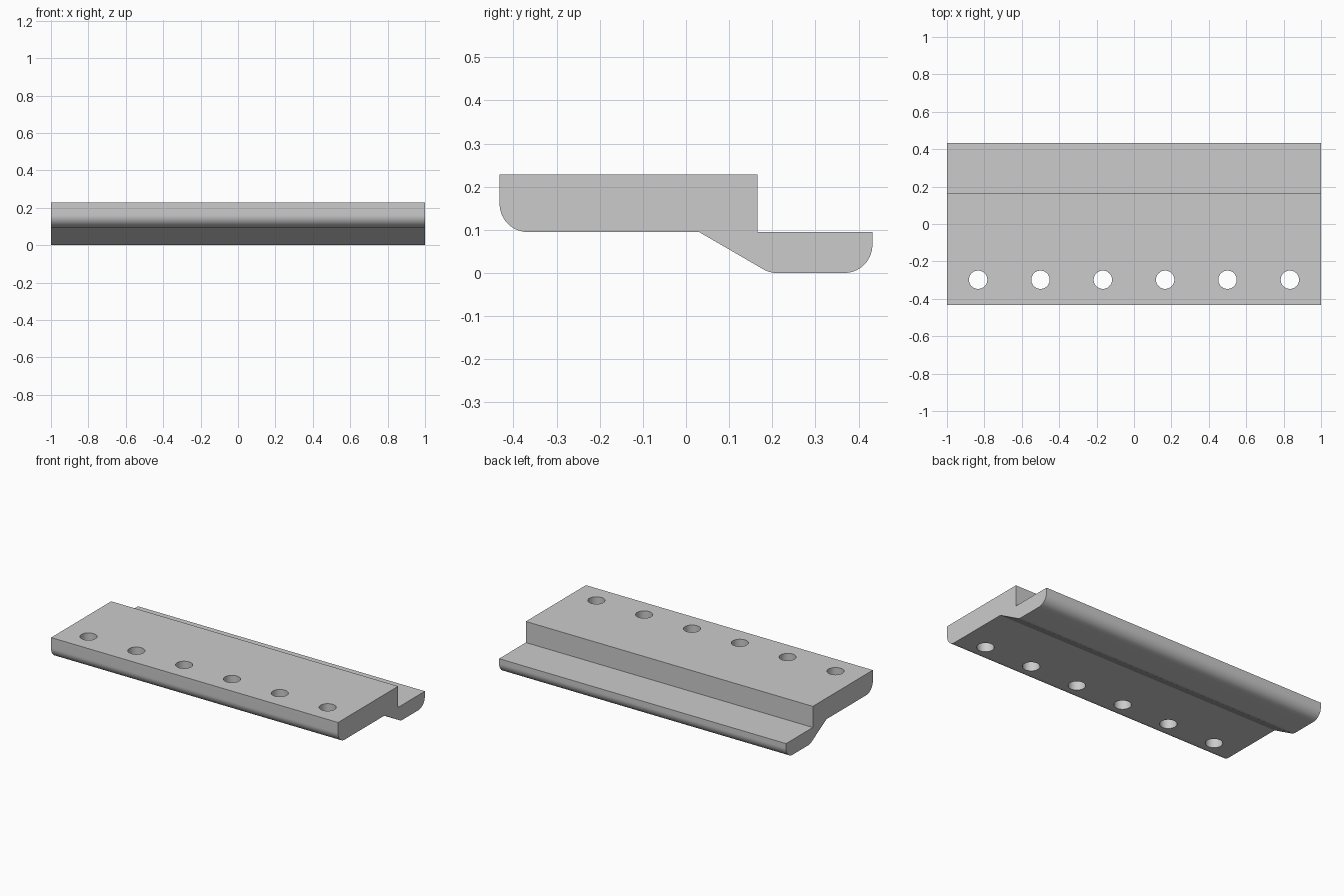
import bpy
import bmesh
import math
from mathutils import Vector

cube = bpy.data.objects.get("Cube")
if cube:
    bpy.data.objects.remove(cube, do_unlink=True)

grey = bpy.data.materials.new("light grey")
grey.use_nodes = True
grey.diffuse_color = (0.6, 0.6, 0.6, 1)
grey.node_tree.nodes["Principled BSDF"].inputs["Base Color"].default_value = (0.6, 0.6, 0.6, 1)


def rounded_profile(corners, steps=16):
    """Turn (y, z, radius) corners into an outline with tangent arcs."""
    points = []
    for i, (y, z, radius) in enumerate(corners):
        here = Vector((y, z))
        if not radius:
            points.append(here)
            continue
        to_prev = (Vector(corners[i - 1][:2]) - here).normalized()
        to_next = (Vector(corners[(i + 1) % len(corners)][:2]) - here).normalized()
        half = to_prev.angle(to_next) / 2
        centre = here + (to_prev + to_next).normalized() * radius / math.sin(half)
        start = here + to_prev * radius / math.tan(half) - centre
        end = here + to_next * radius / math.tan(half) - centre
        points += [centre + start.lerp(end, k / steps).normalized() * radius
                   for k in range(steps + 1)]
    return points


# Stepped plate: one cross-section swept along x
corners = [
    (-0.432, 0.228, 0), (-0.432, 0.095, 0.065), (0.03, 0.095, 0),
    (0.194, 0, 0.065), (0.432, 0, 0.065), (0.432, 0.095, 0),
    (0.166, 0.095, 0), (0.166, 0.228, 0),
]
bm = bmesh.new()
section = bm.faces.new([bm.verts.new((-1, p.x, p.y)) for p in rounded_profile(corners)])
sweep = bmesh.ops.extrude_face_region(bm, geom=[section], use_keep_orig=True)
moved = [v for v in sweep["geom"] if isinstance(v, bmesh.types.BMVert)]
bmesh.ops.translate(bm, vec=(2, 0, 0), verts=moved)
bmesh.ops.recalc_face_normals(bm, faces=bm.faces)
mesh = bpy.data.meshes.new("stepped_plate")
bm.to_mesh(mesh)
bm.free()
mesh.materials.append(grey)
plate = bpy.data.objects.new("stepped_plate", mesh)
bpy.context.collection.objects.link(plate)

# Row of drilled holes, all in one cutter
bm = bmesh.new()
for i in range(6):
    made = bmesh.ops.create_cone(bm, cap_ends=True, segments=48,
                                 radius1=0.049, radius2=0.049, depth=0.4)
    bmesh.ops.translate(bm, vec=((i - 2.5) / 3, -0.298, 0.16), verts=made["verts"])
mesh = bpy.data.meshes.new("hole_cutter")
bm.to_mesh(mesh)
bm.free()
mesh.materials.append(grey)
cutter = bpy.data.objects.new("hole_cutter", mesh)
bpy.context.collection.objects.link(cutter)
cutter.hide_render = True

# Drill the plate, then drop the cutter
drill = plate.modifiers.new("drilled holes", "BOOLEAN")
drill.operation = "DIFFERENCE"
drill.solver = "EXACT"
drill.object = cutter
bpy.ops.object.select_all(action="DESELECT")
bpy.context.view_layer.objects.active = plate
plate.select_set(True)
bpy.ops.object.modifier_apply(modifier=drill.name)
bpy.data.objects.remove(cutter, do_unlink=True)
bpy.ops.object.shade_smooth_by_angle(angle=math.radians(25))
